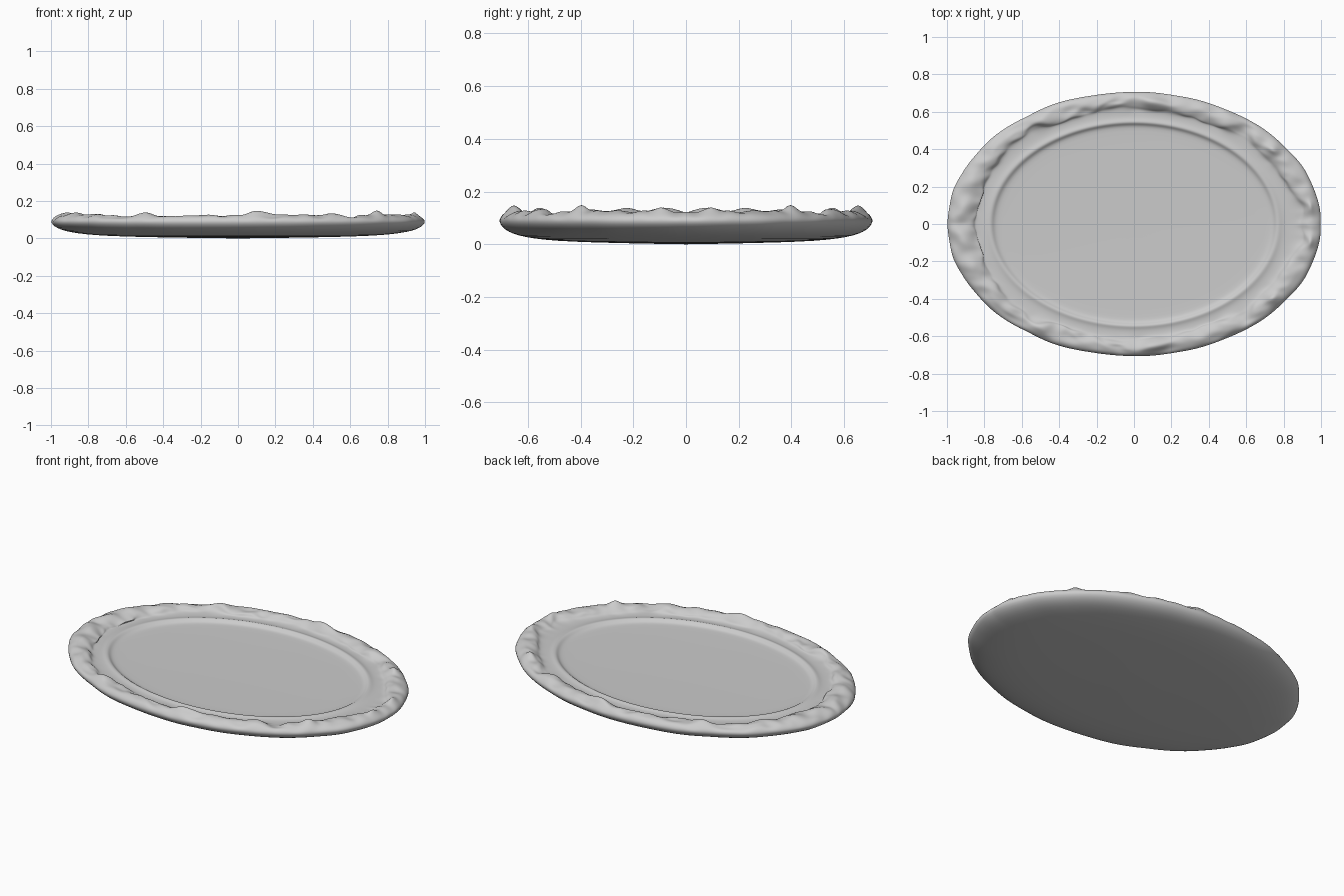
import bpy
import bmesh
import math
from mathutils import Vector, noise

cube = bpy.data.objects.get("Cube")
if cube:
    bpy.data.objects.remove(cube, do_unlink=True)

HALF_X, HALF_Y, SEGMENTS = 1.0, 0.708, 256

# Cross-section from underside centre, round the rim, to floor centre:
# (radius fraction, height, how strongly the rim modelling acts there)
PROFILE = [
    (0.25, 0.003, 0), (0.5, 0.007, 0), (0.7, 0.013, 0), (0.82, 0.022, 0),
    (0.9, 0.034, 0), (0.95, 0.047, 0), (0.985, 0.066, 0), (1.0, 0.086, 0),
    (0.995, 0.1, 0.25), (0.98, 0.112, 0.6), (0.96, 0.119, 0.85),
    (0.94, 0.122, 1), (0.92, 0.122, 1), (0.9, 0.12, 1), (0.885, 0.115, 1),
    (0.873, 0.109, 0.75), (0.865, 0.102, 0.4), (0.85, 0.098, 0.1),
    (0.82, 0.097, 0), (0.795, 0.099, 0), (0.78, 0.104, 0),
    (0.768, 0.105, 0), (0.757, 0.101, 0), (0.745, 0.091, 0),
    (0.725, 0.087, 0), (0.69, 0.086, 0), (0.4, 0.084, 0), (0.15, 0.083, 0),
]

# Pinched lumps on the rim: (angle, radius fraction, height, angular width)
LUMPS = [
    (8, 0.94, 0.02, 4), (23, 0.93, 0.006, 4), (37, 0.935, 0.036, 2.6),
    (60, 0.93, 0.006, 5), (83, 0.91, 0.026, 4), (100, 0.92, 0.004, 5),
    (122, 0.92, 0.013, 3), (146, 0.92, 0.005, 4), (160, 0.93, 0.012, 5),
    (172, 0.92, 0.022, 4),
]


def bell(value, width):
    return math.exp(-(value / width) ** 2)


def rim_point(angle, fraction, height, weight):
    """Point on the platter, with the hand-pinched rim mirrored front to back."""
    a = abs(math.degrees(math.atan2(math.sin(angle), math.cos(angle))))
    x, y = math.cos(angle), math.sin(angle)
    sample = Vector((x * fraction, abs(y) * fraction, height))
    if weight:
        # Wavy inner lip, widening toward the left end
        inner = max(0.0, min(1.0, (0.97 - fraction) / 0.08)) * min(1, weight * 2)
        shift = 0.024 * noise.noise(sample * 7) + 0.014 * noise.noise(sample * 16)
        shift += 0.01 * math.sin(math.radians(a * 9))
        shift += 0.018 * bell(a, 30) - 0.035 * bell(a - 168, 12)
        # Raised lumps and fine creases
        lift = sum(h * bell(a - c, w) * bell(fraction - f, 0.04)
                   for c, f, h, w in LUMPS)
        crease = abs(noise.noise(Vector((a * 0.13, fraction * 14, 2))))
        lift += 0.014 * noise.noise(sample * 11) - 0.02 * crease + 0.004
        fraction += shift * inner
        height += lift * weight
    # Slightly uneven outline
    if fraction > 0.84:
        fraction += 0.008 * noise.noise(Vector((x * 5, abs(y) * 5, 0.4)))
    return Vector((x * HALF_X * fraction, y * HALF_Y * fraction, height))


def build_platter():
    bm = bmesh.new()
    rings = []
    for fraction, height, weight in PROFILE:
        rings.append([bm.verts.new(rim_point(math.tau * i / SEGMENTS,
                                             fraction, height, weight))
                      for i in range(SEGMENTS)])
    for lower, upper in zip(rings, rings[1:]):
        for i in range(SEGMENTS):
            j = (i + 1) % SEGMENTS
            bm.faces.new((lower[i], lower[j], upper[j], upper[i]))
    # Close underside and floor with fans
    for ring, z in ((rings[0], 0.0), (rings[-1], 0.083)):
        centre = bm.verts.new((0, 0, z))
        for i in range(SEGMENTS):
            bm.faces.new((ring[i], ring[(i + 1) % SEGMENTS], centre))
    bmesh.ops.recalc_face_normals(bm, faces=bm.faces[:])
    mesh = bpy.data.meshes.new("oval_platter")
    bm.to_mesh(mesh)
    bm.free()
    obj = bpy.data.objects.new("oval_platter", mesh)
    bpy.context.collection.objects.link(obj)
    return obj


platter = build_platter()
smooth = platter.modifiers.new("soft_surface", 'SUBSURF')
smooth.levels = smooth.render_levels = 1
bpy.ops.object.select_all(action='DESELECT')
bpy.context.view_layer.objects.active = platter
platter.select_set(True)
bpy.ops.object.shade_smooth()
